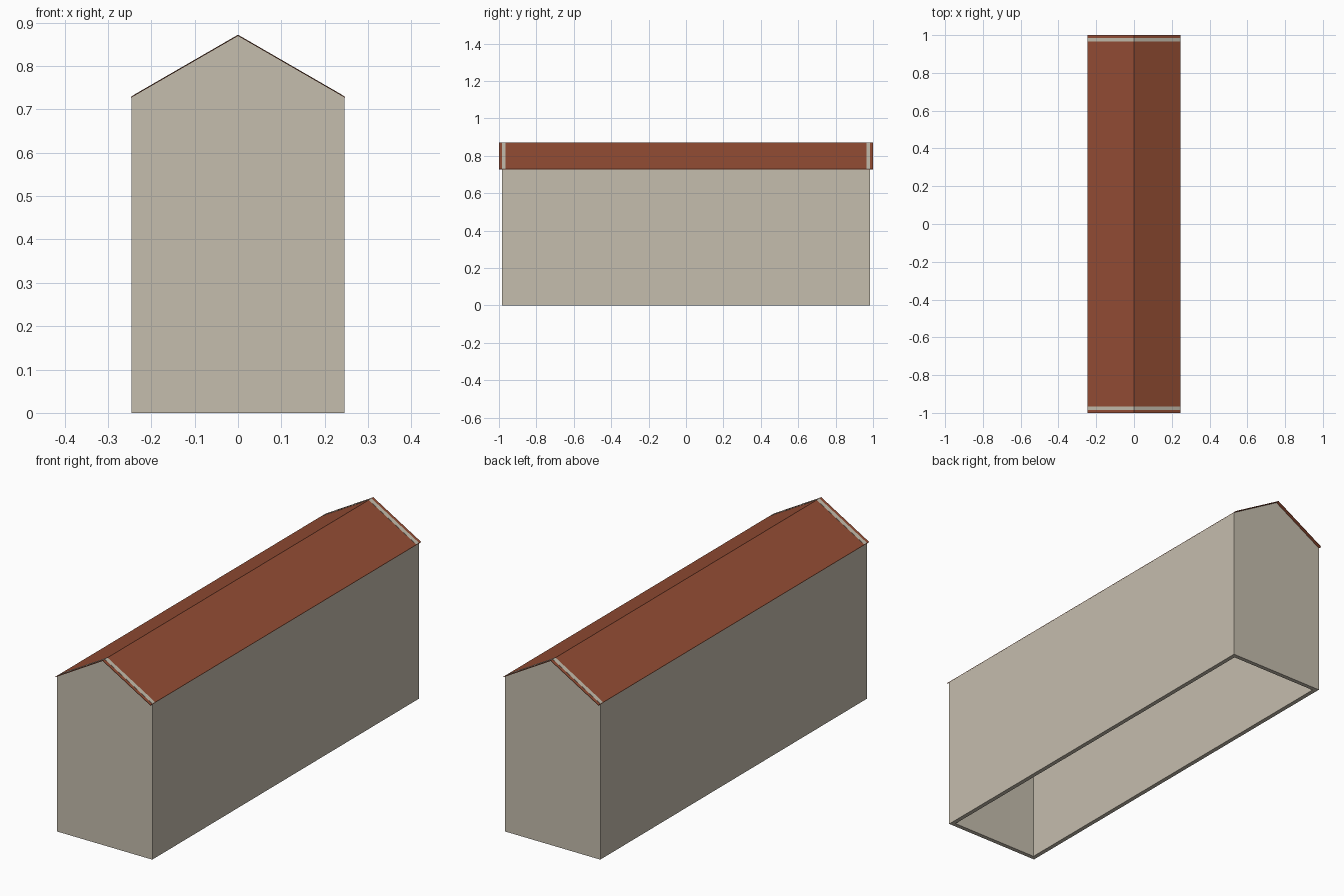
import bpy, bmesh

if "Cube" in bpy.data.objects:
    bpy.data.objects.remove(bpy.data.objects["Cube"])

HALF_W, EAVE, RIDGE = 0.246, 0.729, 0.871   # outer wall half width, eave and ridge heights
WALL_Y, ROOF_Y = 0.985, 1.0                 # half lengths of walls and roof
THICK, SHEET = 0.02, 0.002                  # wall and roof thickness
SLOPE = (RIDGE - EAVE) / HALF_W


def material(name, colour):
    m = bpy.data.materials.new(name)
    m.diffuse_color = (*colour, 1)
    m.use_nodes = True
    m.node_tree.nodes["Principled BSDF"].inputs["Base Color"].default_value = m.diffuse_color
    return m


def roof_z(x):
    return RIDGE - SLOPE * abs(x)


def extrude_profile(name, profile, y0, y1, mat):
    """Extrude an (x, z) outline along y into a closed solid."""
    bm = bmesh.new()
    face = bm.faces.new([bm.verts.new((x, y0, z)) for x, z in profile])
    ext = bmesh.ops.extrude_face_region(bm, geom=[face])
    verts = [g for g in ext["geom"] if isinstance(g, bmesh.types.BMVert)]
    bmesh.ops.translate(bm, verts=verts, vec=(0, y1 - y0, 0))
    bmesh.ops.recalc_face_normals(bm, faces=bm.faces)
    mesh = bpy.data.meshes.new(name)
    bm.to_mesh(mesh)
    bm.free()
    mesh.materials.append(mat)
    obj = bpy.data.objects.new(name, mesh)
    bpy.context.collection.objects.link(obj)
    return obj


plaster = material("beige plaster", (0.56, 0.51, 0.42))
tile = material("terracotta tile", (0.30, 0.075, 0.035))

# Gable walls, whose tops show as narrow bands just proud of the roof
lift = 0.001
gable = [(-HALF_W, 0), (HALF_W, 0), (HALF_W, EAVE),
         (HALF_W - 0.008, roof_z(HALF_W - 0.008) + lift), (0, RIDGE + lift),
         (-HALF_W + 0.008, roof_z(HALF_W - 0.008) + lift), (-HALF_W, EAVE)]
for name, side in (("front_gable_wall", -1), ("back_gable_wall", 1)):
    extrude_profile(name, gable, side * WALL_Y, side * (WALL_Y - THICK), plaster)

# Long side walls with tops cut to the roof pitch, open floor between them
inner = HALF_W - THICK
for name, side in (("left_wall", -1), ("right_wall", 1)):
    outline = [(side * inner, 0), (side * HALF_W, 0),
               (side * HALF_W, EAVE - SHEET), (side * inner, roof_z(inner) - SHEET)]
    extrude_profile(name, outline, -WALL_Y + THICK, WALL_Y - THICK, plaster)

# Thin pitched roof overhanging both gables
edge = HALF_W + 0.001
extrude_profile("roof", [(-edge, roof_z(edge)), (0, RIDGE), (edge, roof_z(edge)),
                         (edge, roof_z(edge) - SHEET), (0, RIDGE - SHEET),
                         (-edge, roof_z(edge) - SHEET)], -ROOF_Y, ROOF_Y, tile)
